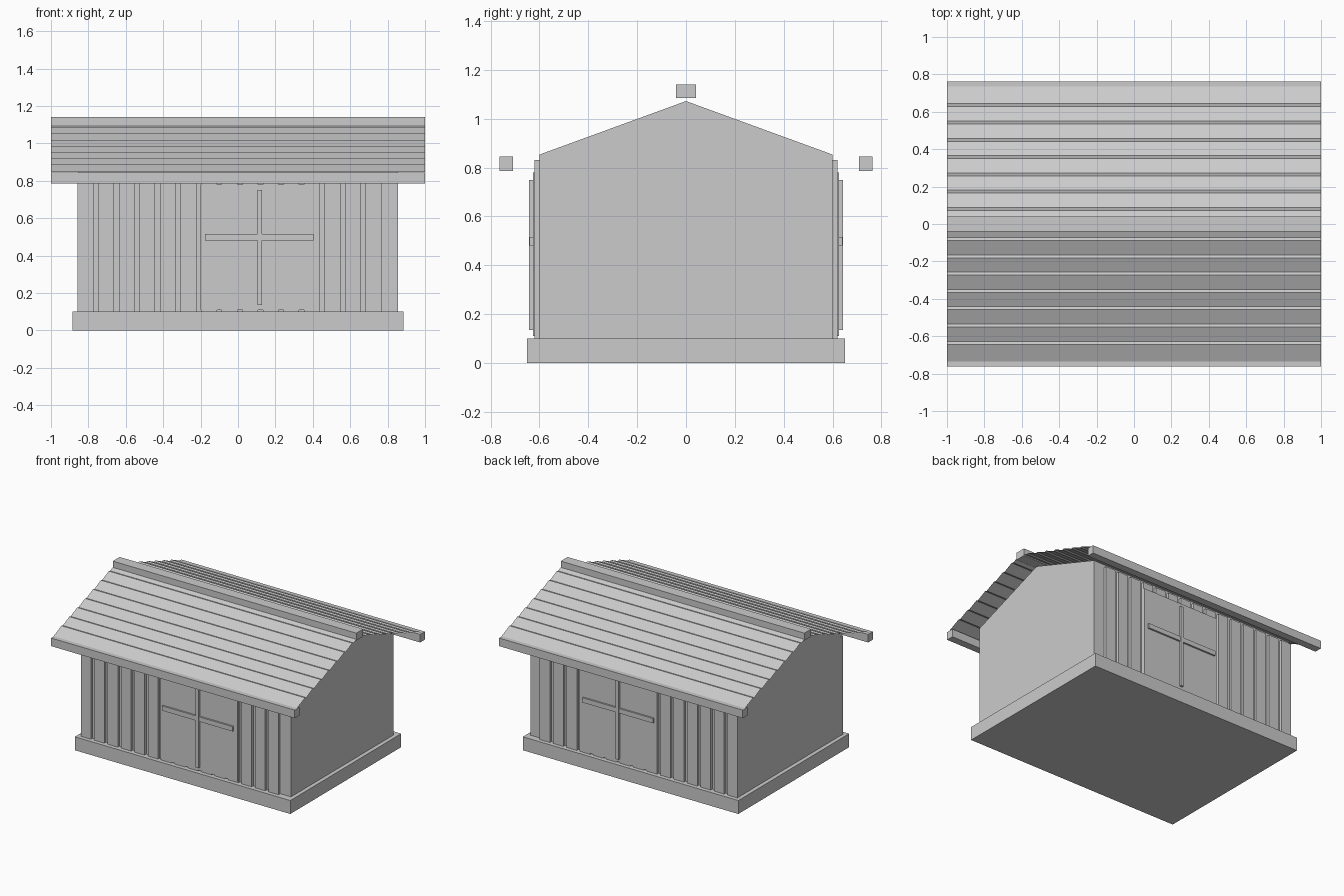
import bpy
import bmesh

cube = bpy.data.objects.get("Cube")
if cube:
    bpy.data.objects.remove(cube, do_unlink=True)

# One plain colour for the whole building
GREY = (0.6, 0.6, 0.6, 1.0)
grey = bpy.data.materials.new("light grey")
grey.use_nodes = True
grey.diffuse_color = GREY
grey.node_tree.nodes["Principled BSDF"].inputs["Base Color"].default_value = GREY


def finish(name, bm):
    mesh = bpy.data.meshes.new(name)
    bm.to_mesh(mesh)
    bm.free()
    mesh.materials.append(grey)
    obj = bpy.data.objects.new(name, mesh)
    bpy.context.collection.objects.link(obj)
    return obj


def box(name, x, y, z):
    """Box from (low, high) ranges on each axis."""
    bm = bmesh.new()
    bmesh.ops.create_cube(bm, size=1)
    for v in bm.verts:
        v.co = [r[0] if c < 0 else r[1] for c, r in zip(v.co, (x, y, z))]
    return finish(name, bm)


def extrude_x(name, profile, half, closed):
    """Sweep a (y, z) profile along x, as a solid or as an open sheet."""
    bm = bmesh.new()
    ends = [[bm.verts.new((x, y, z)) for y, z in profile] for x in (-half, half)]
    n = len(profile)
    for i in range(n if closed else n - 1):
        j = (i + 1) % n
        bm.faces.new((ends[0][i], ends[0][j], ends[1][j], ends[1][i]))
    if closed:
        bm.faces.new(ends[0])
        bm.faces.new(ends[1])
        bmesh.ops.recalc_face_normals(bm, faces=bm.faces)
    else:
        for f in bm.faces:
            f.normal_update()
            if f.normal.z < 0:
                f.normal_flip()
    return finish(name, bm)


# Foundation and gabled body
box("foundation", (-0.885, 0.885), (-0.65, 0.65), (0, 0.10))
extrude_x("body", [(-0.6, 0.1), (0.6, 0.1), (0.6, 0.853), (0, 1.072), (-0.6, 0.853)],
          0.855, True)

# Ridge beam
box("ridge_beam", (-1, 1), (-0.04, 0.04), (1.085, 1.14))

# Stepped roof profile from ridge to eave
steps = [(0, 1.11)]
for k in range(7):
    y, z = 0.072 + 0.0925 * k, 1.08 - 0.0323 * k
    steps += [(y, z), (y + 0.016, z + 0.004)]
steps.append((0.735, 0.848))

for side, label in ((-1, "front"), (1, "back")):
    def depth(a, b):
        return sorted((side * a, side * b))

    # Roof sheet and eave beam
    extrude_x(label + "_roof", [(side * y, z) for y, z in steps], 1, False)
    box(label + "_eave_beam", (-1, 1), depth(0.708, 0.763), (0.785, 0.845))

    # Vertical wall boards with narrow gaps
    for i in range(15):
        x = -0.857 + 0.11 * i
        box(f"{label}_board_{i + 1}", (x, x + 0.084), depth(0.59, 0.62), (0.1, 0.83))

    # Window panel with its cross bars
    box(label + "_window_panel", (-0.2, 0.435), depth(0.6, 0.627), (0.11, 0.78))
    box(label + "_window_upright", (0.103, 0.127), depth(0.62, 0.643), (0.135, 0.75))
    box(label + "_window_crossbar", (-0.177, 0.404), depth(0.62, 0.64), (0.48, 0.515))
